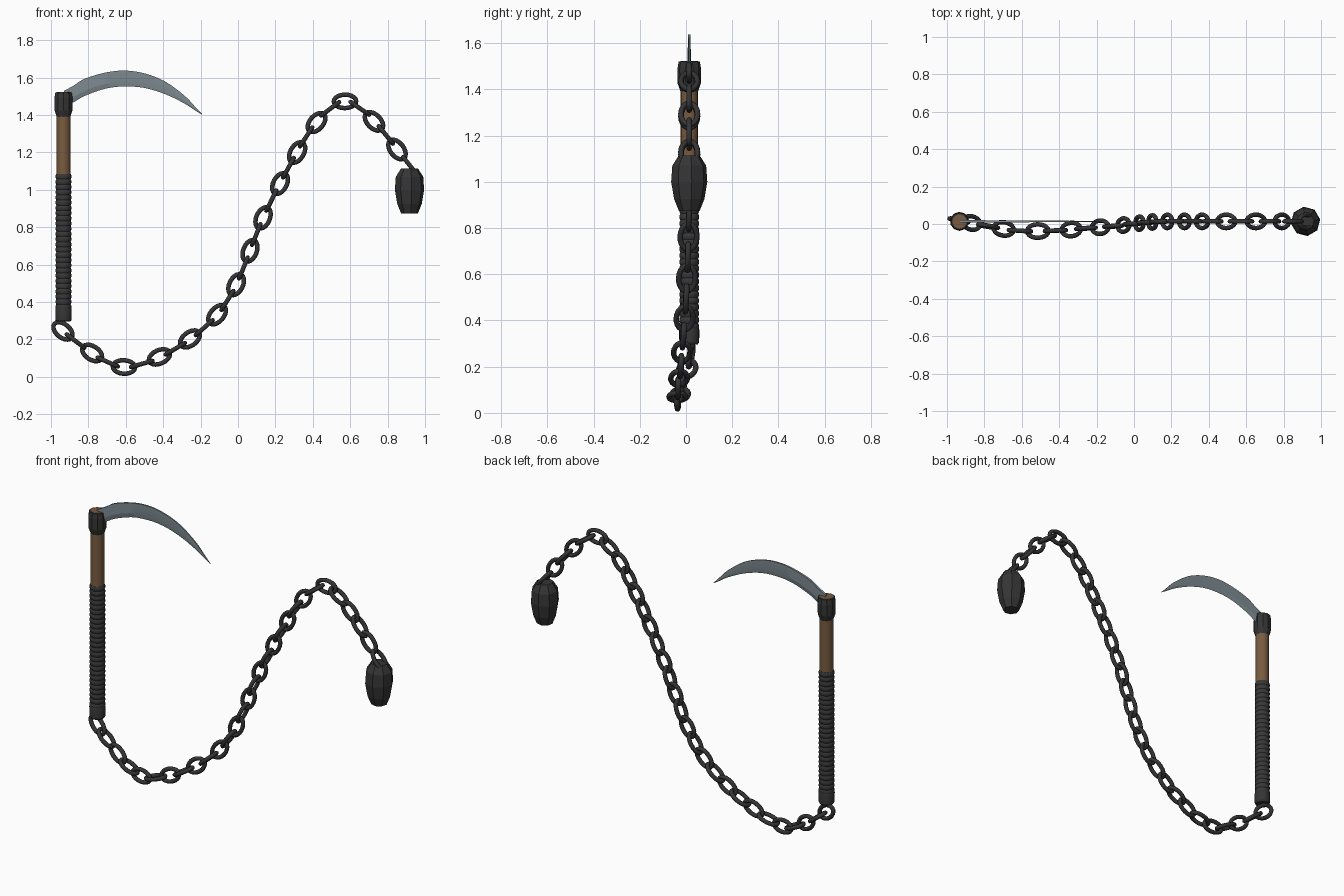
import bpy, bmesh, math
from mathutils import Vector, Matrix

if "Cube" in bpy.data.objects:
    bpy.data.objects.remove(bpy.data.objects["Cube"])


def mat(name, c):
    m = bpy.data.materials.new(name)
    m.diffuse_color = (*c, 1)
    m.use_nodes = True
    m.node_tree.nodes["Principled BSDF"].inputs["Base Color"].default_value = m.diffuse_color
    return m


IRON = mat("dark iron", (0.035, 0.035, 0.037))
WRAP = mat("black grip wrap", (0.04, 0.04, 0.042))
WOOD = mat("brown wood", (0.19, 0.105, 0.05))
STEEL = mat("blue grey steel", (0.21, 0.26, 0.285))


def add(name, bm, m, smooth=None):
    bmesh.ops.recalc_face_normals(bm, faces=bm.faces)
    me = bpy.data.meshes.new(name)
    bm.to_mesh(me)
    bm.free()
    me.materials.append(m)
    ob = bpy.data.objects.new(name, me)
    bpy.context.collection.objects.link(ob)
    if smooth:
        bpy.ops.object.select_all(action='DESELECT')
        ob.select_set(True)
        bpy.context.view_layer.objects.active = ob
        bpy.ops.object.shade_smooth_by_angle(angle=math.radians(smooth))
    return ob


def lathe(name, x, y, profile, n, m, smooth=None, turn=0.0):
    """Stack rings of (radius, z) about a vertical axis and cap both ends."""
    bm = bmesh.new()
    rings = []
    for r, z in profile:
        rings.append([bm.verts.new((x + r * math.cos(turn + math.tau * i / n),
                                    y + r * math.sin(turn + math.tau * i / n), z)) for i in range(n)])
    for a, b in zip(rings, rings[1:]):
        for i in range(n):
            bm.faces.new((a[i], a[(i + 1) % n], b[(i + 1) % n], b[i]))
    bm.faces.new(rings[0])
    bm.faces.new(rings[-1])
    return add(name, bm, m, smooth)


HX, HY = -0.933, 0.014

# Handle: wooden shaft, ridged wrap, end cap and head collar
lathe("shaft", HX, HY, [(0.037, 0.33), (0.037, 1.522)], 20, WOOD, 40)
ridges = []
count = 26
for i in range(count):
    z0, h = 0.36 + i * 0.725 / count, 0.725 / count
    ridges += [(0.0385, z0), (0.0425, z0 + h * 0.3), (0.0425, z0 + h * 0.7)]
lathe("grip_wrap", HX, HY, ridges + [(0.0385, 1.085)], 20, WRAP, 50)
lathe("end_cap", HX, HY, [(0.036, 0.295), (0.043, 0.305), (0.044, 0.36), (0.040, 0.37)], 20, IRON, 30)
lathe("head_collar", HX, HY, [(0.037, 1.388), (0.050, 1.425), (0.051, 1.49), (0.046, 1.52)],
      10, IRON, None, math.pi / 10)

# Blade: stations of (x, spine z, edge z), wedge section
stations = [(-0.93, 1.53, 1.45), (-0.88, 1.557, 1.468), (-0.82, 1.594, 1.502), (-0.71, 1.627, 1.541),
            (-0.605, 1.638, 1.553), (-0.50, 1.623, 1.545), (-0.39, 1.58, 1.512),
            (-0.285, 1.503, 1.461), (-0.23, 1.445, 1.425), (-0.19, 1.403, 1.401)]


def smooth_point(pts, i, t):
    """Catmull-Rom point between pts[i] and pts[i+1]."""
    p = [Vector(pts[min(max(k, 0), len(pts) - 1)]) for k in (i - 1, i, i + 1, i + 2)]
    return 0.5 * (2 * p[1] + (p[2] - p[0]) * t + (2 * p[0] - 5 * p[1] + 4 * p[2] - p[3]) * t * t
                  + (3 * p[1] - p[0] - 3 * p[2] + p[3]) * t ** 3)


bm = bmesh.new()
rows = []
dense = [smooth_point(stations, i, k / 3) for i in range(len(stations) - 1) for k in range(3)]
dense.append(Vector(stations[-1]))
for j, (x, top, low) in enumerate(dense):
    t = 0.0075 * (1 - 0.8 * j / len(dense))
    mid = low + 0.3 * (top - low)
    rows.append([bm.verts.new((x, HY + dy, z)) for dy, z in
                 ((-t, top), (-t, mid), (0, low), (t, mid), (t, top))])
for a, b in zip(rows, rows[1:]):
    for i in range(5):
        bm.faces.new((a[i], a[(i + 1) % 5], b[(i + 1) % 5], b[i]))
bm.faces.new(rows[0])
bm.faces.new(rows[-1])
add("blade", bm, STEEL, 12)

# Chain: every second link centre is given, the links between are interpolated
path = [(-0.936, 0.02, 0.246), (-0.78, -0.012, 0.128), (-0.61, -0.036, 0.053), (-0.42, -0.035, 0.107),
        (-0.257, -0.023, 0.203), (-0.112, -0.012, 0.332), (-0.01, 0.0, 0.493), (0.064, 0.008, 0.674),
        (0.134, 0.013, 0.85), (0.225, 0.014, 1.034), (0.316, 0.014, 1.2), (0.42, 0.014, 1.36),
        (0.572, 0.014, 1.473), (0.727, 0.014, 1.366), (0.85, 0.014, 1.216), (0.975, 0.014, 1.06)]
centres = [smooth_point(path, i, t) for i in range(15) for t in (0, 0.5)]
bm = bmesh.new()
N, M = 20, 8
for k, c in enumerate(centres):
    along = (centres[min(k + 1, 29)] - centres[max(k - 1, 0)]).normalized()
    side = along.cross(Vector((0, 1, 0))).normalized()
    depth = side.cross(along)
    wide, thick = (side, depth) if k % 2 == 0 else (depth, side)
    ring = []
    for i in range(N):
        a = math.tau * i / N
        p = c + along * (0.060 * math.cos(a)) + wide * (0.036 * math.sin(a))
        out = (along * (math.cos(a) / 0.060) + wide * (math.sin(a) / 0.036)).normalized()
        ring.append([bm.verts.new(p + 0.012 * (out * math.cos(b) + thick * math.sin(b)))
                     for b in (math.tau * j / M for j in range(M))])
    for i in range(N):
        for j in range(M):
            q, r = ring[i], ring[(i + 1) % N]
            bm.faces.new((q[j], q[(j + 1) % M], r[(j + 1) % M], r[j]))
add("chain", bm, IRON, 60)

# Faceted iron weight at the chain's end
lathe("weight", 0.917, 0.014, [(0.045, 0.873), (0.066, 0.925), (0.079, 1.0), (0.074, 1.07), (0.046, 1.114)],
      8, IRON, None, math.radians(8))
